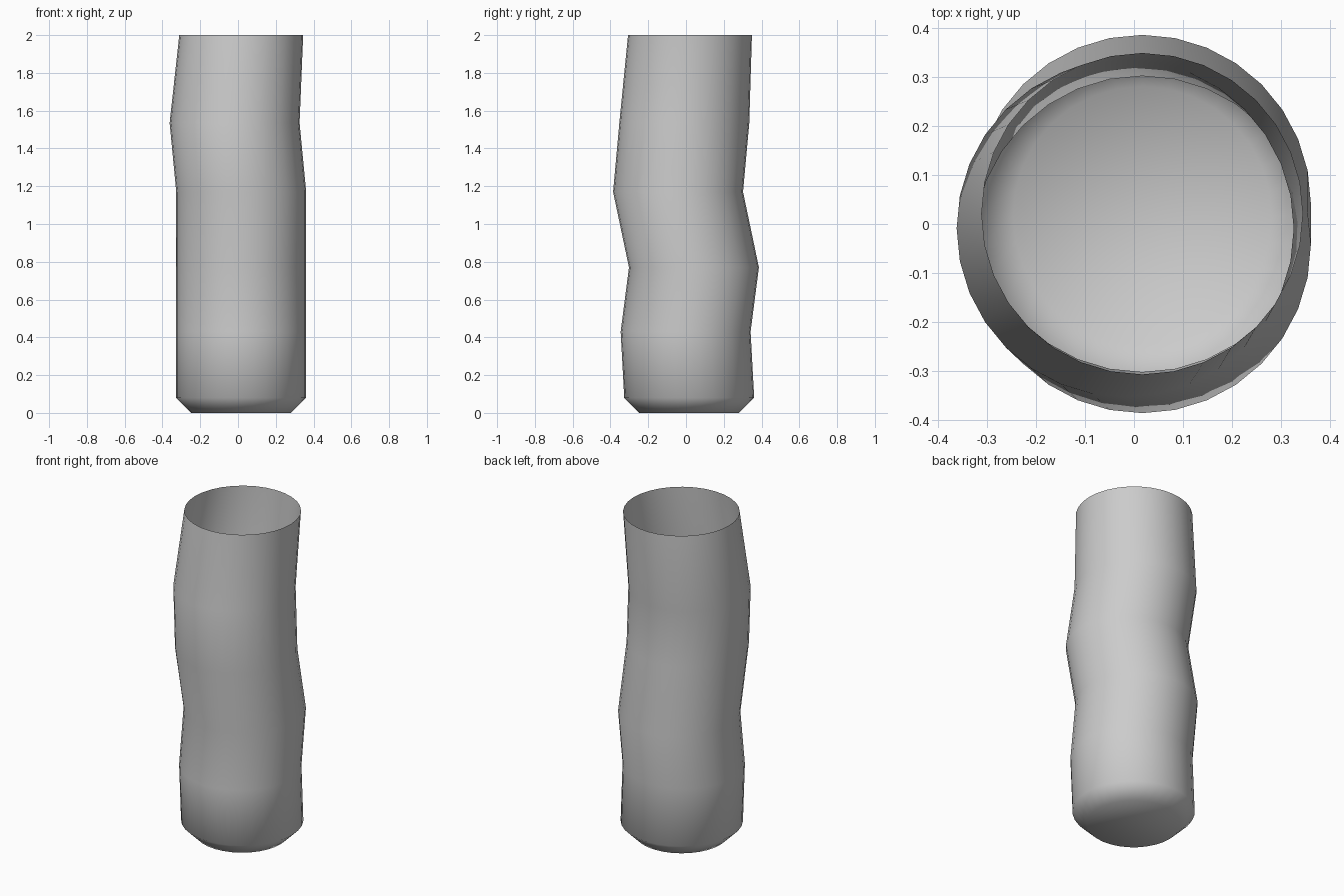
import bpy, bmesh, math

if "Cube" in bpy.data.objects:
    bpy.data.objects.remove(bpy.data.objects["Cube"])

SIDES = 32
# Wobbling tube cross-sections: height, centre x, centre y, radius
SECTIONS = [
    (0.00, 0.017, 0.017, 0.264),
    (0.08, 0.017, 0.017, 0.344),
    (0.43, 0.017, -0.002, 0.344),
    (0.77, 0.017, 0.042, 0.344),
    (1.17, 0.017, -0.042, 0.344),
    (1.535, -0.018, -0.009, 0.344),
    (2.00, 0.017, 0.021, 0.328),
]

bm = bmesh.new()


def ring(z, cx, cy, r):
    return [bm.verts.new((cx + r * math.cos(2 * math.pi * i / SIDES),
                          cy + r * math.sin(2 * math.pi * i / SIDES), z))
            for i in range(SIDES)]


rings = [ring(*s) for s in SECTIONS]

# Side walls, open at the top
for low, high in zip(rings, rings[1:]):
    for i in range(SIDES):
        j = (i + 1) % SIDES
        bm.faces.new((low[i], low[j], high[j], high[i]))

# Closed bottom
bm.faces.new(list(reversed(rings[0])))
for f in bm.faces:
    f.smooth = True

mesh = bpy.data.meshes.new("crooked_tube")
bm.to_mesh(mesh)
bm.free()
tube = bpy.data.objects.new("crooked_tube", mesh)
bpy.context.collection.objects.link(tube)
